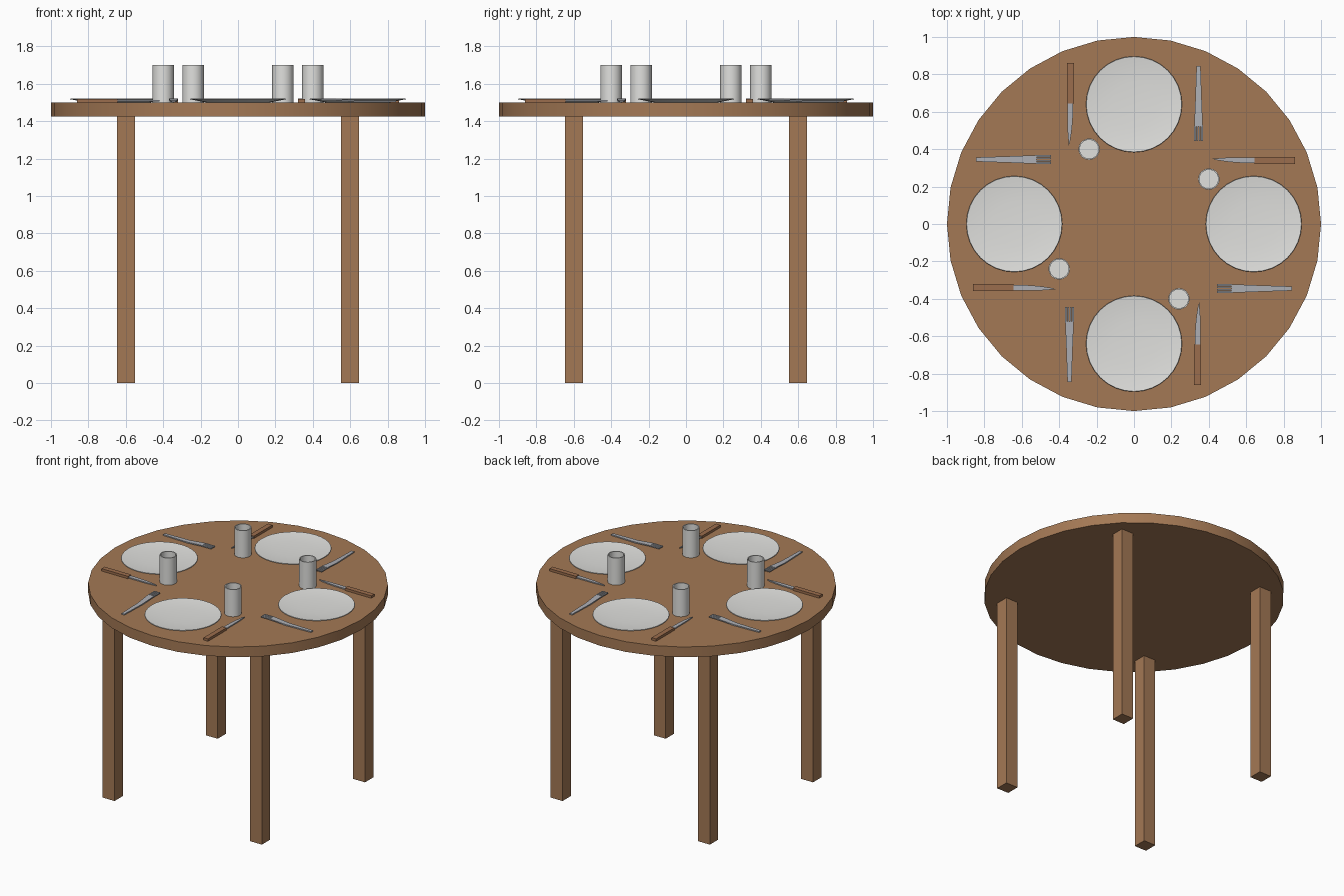
import bpy
import bmesh
from math import cos, sin, pi
from mathutils import Matrix

default = bpy.data.objects.get("Cube")
if default:
    bpy.data.objects.remove(default, do_unlink=True)

TOP = 1.5  # height of the table surface


def material(name, colour):
    mat = bpy.data.materials.new(name)
    mat.use_nodes = True
    mat.diffuse_color = (*colour, 1)
    mat.node_tree.nodes["Principled BSDF"].inputs["Base Color"].default_value = (*colour, 1)
    return mat


wood = material("warm wood", (0.37, 0.19, 0.09))
handle_wood = material("handle wood", (0.33, 0.155, 0.075))
ceramic = material("white ceramic", (0.75, 0.75, 0.73))
steel = material("cutlery steel", (0.42, 0.43, 0.46))


def finish(bm, name, mat, turn=0.0, smooth=False):
    """Turn the part about the table centre and add it to the scene."""
    bmesh.ops.recalc_face_normals(bm, faces=bm.faces)
    bm.transform(Matrix.Rotation(turn, 4, "Z"))
    mesh = bpy.data.meshes.new(name)
    bm.to_mesh(mesh)
    bm.free()
    mesh.materials.append(mat)
    obj = bpy.data.objects.new(name, mesh)
    bpy.context.collection.objects.link(obj)
    if smooth:
        bpy.ops.object.select_all(action="DESELECT")
        obj.select_set(True)
        bpy.context.view_layer.objects.active = obj
        bpy.ops.object.shade_smooth_by_angle(angle=pi / 6)
    return obj


def lathe(name, profile, centre, mat, turn=0.0, sides=32):
    """Revolve (radius, height) points; both ends are capped."""
    bm = bmesh.new()
    rings = []
    for r, z in profile:
        rings.append([bm.verts.new((centre[0] + r * cos(2 * pi * i / sides),
                                    centre[1] + r * sin(2 * pi * i / sides), z))
                      for i in range(sides)])
    for a, b in zip(rings, rings[1:]):
        for i in range(sides):
            j = (i + 1) % sides
            bm.faces.new((a[i], a[j], b[j], b[i]))
    bm.faces.new(rings[0])
    bm.faces.new(rings[-1])
    return finish(bm, name, mat, turn, smooth=True)


def add_prism(bm, outline, thickness, base=lambda y: TOP):
    """Extrude a flat outline upward from a base height that may vary along y."""
    low = [bm.verts.new((x, y, base(y))) for x, y in outline]
    high = [bm.verts.new((x, y, base(y) + thickness)) for x, y in outline]
    bm.faces.new(low)
    bm.faces.new(high)
    for i in range(len(low)):
        j = (i + 1) % len(low)
        bm.faces.new((low[i], low[j], high[j], high[i]))


def rectangle(x0, x1, y0, y1):
    return [(x0, y0), (x1, y0), (x1, y1), (x0, y1)]


# Table top and four square legs
lathe("table_top", [(1, TOP - 0.075), (1, TOP)], (0, 0), wood)
for side, sx in (("right", -1), ("left", 1)):
    for end, sy in (("front", -1), ("back", 1)):
        bm = bmesh.new()
        x, y, h = sx * 0.6, sy * 0.6, 0.048
        add_prism(bm, rectangle(x - h, x + h, y - h, y + h), TOP - 0.075, lambda y: 0)
        finish(bm, end + "_" + side + "_leg", wood)


def fork_rise(y):
    """Height of the fork's underside: the neck lifts, the tines level off."""
    return TOP + 0.002 + 0.01 * min(1, max(0, (y + 0.64) / 0.12))


# One place setting, repeated around the table
for seat, turn in (("front", 0), ("left", pi / 2), ("back", pi), ("right", 3 * pi / 2)):
    lathe(seat + "_plate",
          [(0.17, TOP), (0.257, TOP + 0.017), (0.255, TOP + 0.02),
           (0.2, TOP + 0.013), (0.12, TOP + 0.009), (0.04, TOP + 0.007)],
          (0, -0.64), ceramic, turn)
    lathe(seat + "_cup",
          [(0.057, TOP), (0.057, TOP + 0.2), (0.05, TOP + 0.2), (0.05, TOP + 0.012)],
          (0.24, -0.4), ceramic, turn)

    # Fork with a tapered handle and four tines
    bm = bmesh.new()
    fork_x = -0.345
    half = [(0.011, -0.845), (0.018, -0.64), (0.023, -0.52)]
    outline = [(fork_x + w, y) for w, y in half] + [(fork_x - w, y) for w, y in reversed(half)]
    add_prism(bm, outline, 0.008, fork_rise)
    for i in range(4):
        x = fork_x - 0.023 + i * 0.0125
        add_prism(bm, rectangle(x, x + 0.0085, -0.52, -0.445), 0.008, fork_rise)
    finish(bm, seat + "_fork", steel, turn)

    # Knife with a wooden handle and a curved blade
    bm = bmesh.new()
    add_prism(bm, rectangle(0.322, 0.358, -0.86, -0.645), 0.018)
    finish(bm, seat + "_knife_handle", handle_wood, turn)
    bm = bmesh.new()
    add_prism(bm, [(0.355, -0.645), (0.355, -0.5), (0.349, -0.42), (0.342, -0.44),
                   (0.334, -0.49), (0.328, -0.55), (0.325, -0.645)],
              0.008, lambda y: TOP + 0.004)
    finish(bm, seat + "_knife_blade", steel, turn)
